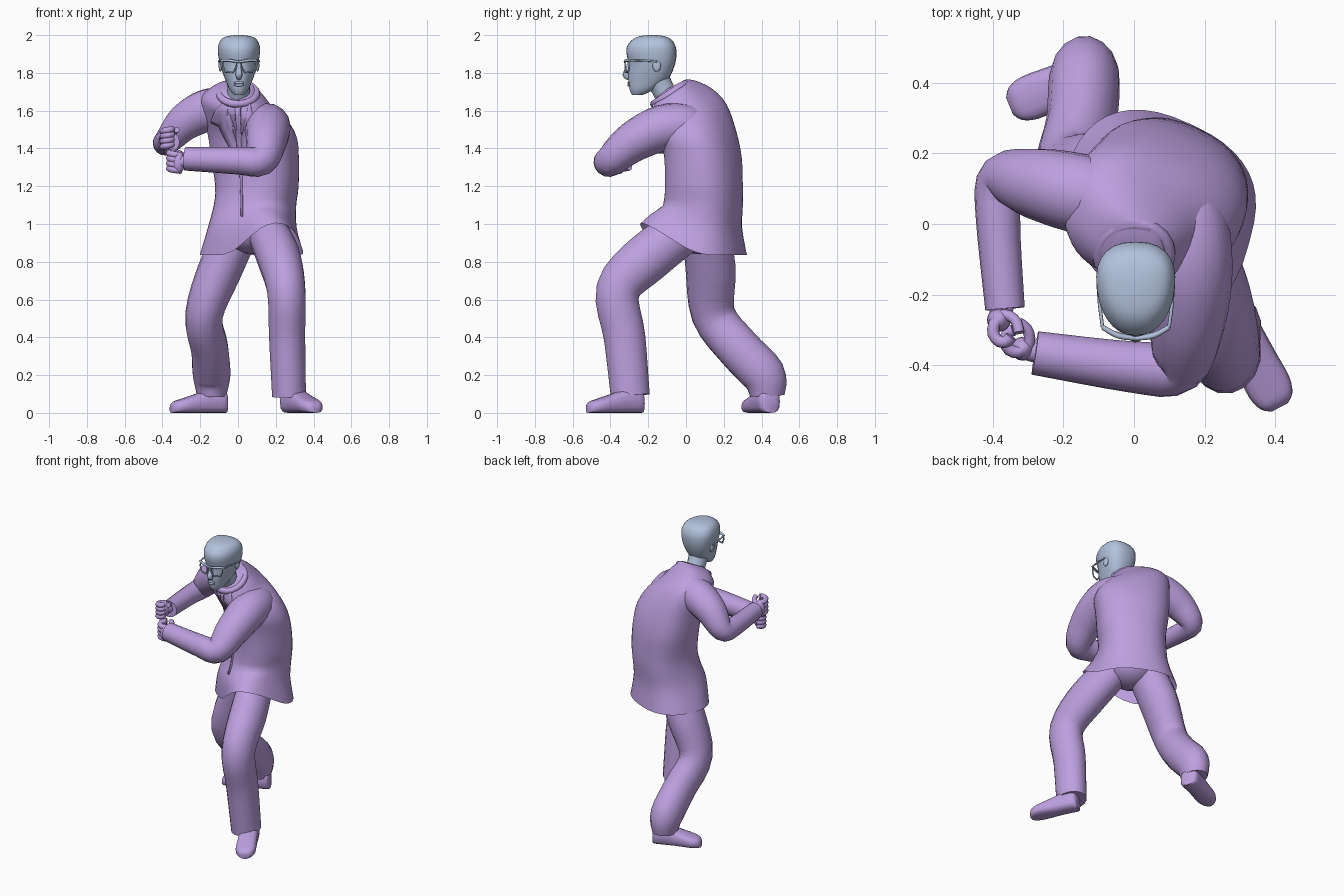
import bpy, bmesh, math
from mathutils import Vector

if "Cube" in bpy.data.objects:
    bpy.data.objects.remove(bpy.data.objects["Cube"])

def material(name, rgb):
    m = bpy.data.materials.new(name)
    m.diffuse_color = (*rgb, 1)
    m.use_nodes = True
    m.node_tree.nodes["Principled BSDF"].inputs["Base Color"].default_value = m.diffuse_color
    return m

SUIT = material("lilac", (0.51, 0.35, 0.74))
SKIN = material("pale blue grey", (0.45, 0.54, 0.72))

def make(name, bm, mat, angle=50):
    bmesh.ops.recalc_face_normals(bm, faces=bm.faces)
    me = bpy.data.meshes.new(name)
    bm.to_mesh(me)
    bm.free()
    me.materials.append(mat)
    ob = bpy.data.objects.new(name, me)
    bpy.context.collection.objects.link(ob)
    bpy.ops.object.select_all(action='DESELECT')
    ob.select_set(True)
    bpy.context.view_layer.objects.active = ob
    bpy.ops.object.shade_smooth_by_angle(angle=math.radians(angle))
    return ob

def spline(rows, steps):
    """Catmull-Rom through rows of numbers."""
    out = []
    for i in range(len(rows) - 1):
        a, b, c, d = (rows[max(i - 1, 0)], rows[i], rows[i + 1], rows[min(i + 2, len(rows) - 1)])
        for k in range(steps):
            t = k / steps
            out.append([0.5 * (2*q + (r - p)*t + (2*p - 5*q + 4*r - s)*t*t + (3*q - p - 3*r + s)*t**3)
                        for p, q, r, s in zip(a, b, c, d)])
    return out + [list(rows[-1])]

def loft(name, rings, mat, start=True, end=True, loop=False, angle=50):
    bm = bmesh.new()
    vs = [[bm.verts.new(p) for p in r] for r in rings]
    n = len(vs[0])
    pairs = list(zip(vs, vs[1:])) + ([(vs[-1], vs[0])] if loop else [])
    for a, b in pairs:
        for i in range(n):
            j = (i + 1) % n
            bm.faces.new((a[i], a[j], b[j], b[i]))
    if start and not loop:
        bm.faces.new(vs[0])
    if end and not loop:
        bm.faces.new(vs[-1])
    return make(name, bm, mat, angle)

def tube(name, rows, mat, sides=16, steps=4, loop=False, squash=1):
    """Tube through rows of x, y, z, radius; squash narrows it along x."""
    pts = spline(rows, steps) if steps > 1 else [list(r) for r in rows]
    P = [Vector(p[:3]) for p in pts]
    n, rings, u = len(P), [], None
    for i in range(n):
        a = P[(i - 1) % n] if loop else P[max(i - 1, 0)]
        b = P[(i + 1) % n] if loop else P[min(i + 1, n - 1)]
        t = (b - a).normalized()
        if u is None:
            u = t.orthogonal()
        u = (u - t * u.dot(t)).normalized()
        v = t.cross(u)
        ring = []
        for k in range(sides):
            d = pts[i][3] * (u * math.cos(k * math.tau / sides) + v * math.sin(k * math.tau / sides))
            d.x *= squash
            ring.append(P[i] + d)
        rings.append(ring)
    return loft(name, rings, mat, loop=loop)

def power(v, e):
    return math.copysign(abs(v) ** e, v)

def ball(name, c, size, mat):
    bm = bmesh.new()
    bmesh.ops.create_uvsphere(bm, u_segments=16, v_segments=10, radius=1)
    for v in bm.verts:
        v.co = Vector(c) + Vector([p * s for p, s in zip(v.co, size)])
    return make(name, bm, mat)

# Jacket body, twisted: z, cx, cy, half width, half depth, slope along y, slope along x
TW = math.radians(-25)
body = [(.835, .07, .08, .272, .222, 0, 0), (.98, .075, .07, .228, .215, 0, 0),
        (1.1, .09, .09, .212, .20, 0, 0), (1.2, .1, .095, .217, .192, 0, 0),
        (1.35, .09, .09, .232, .187, 0, 0), (1.47, .075, .065, .24, .178, .1, -.05),
        (1.57, .035, .025, .235, .165, .3, -.1), (1.64, 0, -.02, .19, .145, .4, -.15),
        (1.7, 0, -.06, .125, .1, .5, -.1), (1.73, 0, -.07, .07, .07, .5, 0)]
rings = []
for z, cx, cy, hw, hd, sy, sx in spline(body, 3):
    ring = []
    for k in range(40):
        a = k * math.tau / 40
        p, q = hw * power(math.cos(a), .83), hd * power(math.sin(a), .83)
        x, y = p * math.cos(TW) - q * math.sin(TW), p * math.sin(TW) + q * math.cos(TW)
        # the hem is lifted and pushed out over the front thigh
        lift = max(0, math.cos(math.atan2(y, x) - math.radians(-62))) ** 4 * max(0, (1.1 - z) / .265)
        ring.append((cx + x * (1 + .1 * lift), cy + y * (1 + .35 * lift), z + sy * y + sx * x + .17 * lift))
    rings.append(ring)
jacket = loft("jacket", rings, SUIT, start=False)

# Collar
tube("collar", [(.098 * math.sin(a), -.085 - .085 * math.cos(a), 1.69 - .055 * math.cos(a), .02)
                for a in [k * math.tau / 20 for k in range(20)]], SUIT, 10, 1, True)

# Lapels, tie and front edge, pressed onto the jacket
def plate(name, outline):
    bm = bmesh.new()
    f = bm.faces.new([bm.verts.new((x, -.5, z)) for x, z in outline])
    bmesh.ops.triangulate(bm, faces=[f])
    bmesh.ops.subdivide_edges(bm, edges=bm.edges[:], cuts=3, use_grid_fill=True)
    ob = make(name, bm, SUIT)
    w = ob.modifiers.new("press", 'SHRINKWRAP')
    w.target = jacket
    w.wrap_method = 'PROJECT'
    w.use_project_x = w.use_project_z = False
    w.use_project_y = True
    s = ob.modifiers.new("thick", 'SOLIDIFY')
    s.thickness, s.offset = .016, 0

plate("right_lapel", [(-.06, 1.66), (-.12, 1.6), (-.14, 1.54), (-.1, 1.52), (.02, 1.28), (-.01, 1.45)])
plate("left_lapel", [(.06, 1.66), (.085, 1.56), (.06, 1.53), (.075, 1.48), (.03, 1.28), (.02, 1.45)])
plate("tie", [(-.015, 1.64), (.015, 1.64), (.02, 1.4), (.01, 1.35), (0, 1.4)])
plate("jacket_edge", [(.012, 1.28), (.024, 1.28), (.026, 1.04), (.018, 1.04)])

# Trousers
ball("trouser_seat", (.07, .06, .97), (.17, .17, .13), SUIT)
tube("front_leg", [(.14, .02, .99, .12), (.215, -.2, .825, .132), (.255, -.36, .65, .118),
                   (.26, -.325, .4, .112), (.27, -.295, .09, .105)], SUIT, squash=.87)
tube("rear_leg", [(.02, .1, .99, .12), (-.09, .13, .77, .133), (-.18, .145, .52, .117),
                  (-.15, .28, .34, .117), (-.14, .41, .2, .118), (-.14, .43, .09, .092)], SUIT, squash=.85)

# Shoes: distance from heel, half width, height
def shoe(name, heel, yaw, length):
    d = Vector((math.cos(yaw), math.sin(yaw), 0))
    s = Vector((-d.y, d.x, 0))
    rings = []
    for t, w, h in spline([(0, .035, .09), (.06, .058, .12), (.3, .06, .125), (.55, .062, .1),
                           (.8, .064, .075), (.94, .05, .06), (1, .025, .04)], 3):
        rings.append([Vector(heel) + d * t * length + s * w * power(math.cos(a), .7)
                      + Vector((0, 0, h / 2 + h / 2 * power(math.sin(a), .65)))
                      for a in [k * math.tau / 16 for k in range(16)]])
    loft(name, rings, SUIT)

shoe("front_shoe", (.265, -.235, 0), math.atan2(-.27, .14), .32)
shoe("rear_shoe", (-.065, .45, 0), math.atan2(-.105, -.26), .31)

# Sleeves
tube("left_sleeve", [(.09, .08, 1.5, .07), (.14, .02, 1.515, .115), (.157, -.12, 1.51, .122),
                     (.15, -.28, 1.435, .108),
                     (.12, -.40, 1.335, .083), (.0, -.405, 1.335, .073), (-.28, -.365, 1.345, .062)], SUIT)
tube("right_sleeve", [(-.02, .05, 1.59, .07), (-.08, .07, 1.61, .105), (-.17, .09, 1.6, .112), (-.28, .115, 1.54, .1),
                      (-.372, .125, 1.44, .072), (-.385, .02, 1.43, .063), (-.365, -.24, 1.435, .056)], SUIT)

# Gripping hands: wrist and palm, four curled fingers, thumb
def hand(side, wrist, c, a0, turn):
    def at(a, r, z):
        return (c[0] + r * math.cos(a), c[1] + r * math.sin(a) * 1.15, c[2] + z)
    palm = at(a0 + turn * .3, .033, 0)
    mid = [(p + q) / 2 for p, q in zip(wrist, palm)]
    tube(side + "_wrist", [(*wrist, .03), (*mid, .034), (*palm, .03)], SUIT, 12)
    ball(side + "_palm", palm, (.034, .034, .058), SUIT)
    for i in range(4):
        tube(f"{side}_finger_{i + 1}", [(*at(a0 + turn * k * .8, .037 - .003 * k, -.043 + .027 * i + .004 * k), .0175)
                                        for k in range(6)], SUIT, 8, 2)
    tube(side + "_thumb", [(*at(a0 - turn * k * .6, .042, .03 + .008 * k), .016) for k in range(4)], SUIT, 8, 2)

hand("right", (-.365, -.2, 1.435), (-.367, -.305, 1.445), math.radians(100), 1)
hand("left", (-.22, -.37, 1.345), (-.337, -.325, 1.325), math.radians(-30), -1)

# Head: z, front y, back y, half width; narrower towards the face
rings = []
for z, y0, y1, w in spline([(1.683, -.285, -.23, .025), (1.71, -.298, -.17, .048), (1.76, -.305, -.1, .07),
                            (1.80, -.305, -.075, .085), (1.85, -.303, -.057, .1), (1.9, -.315, -.05, .109),
                            (1.94, -.312, -.055, .109), (1.975, -.285, -.075, .094), (1.993, -.25, -.11, .065),
                            (2.0, -.2, -.15, .02)], 3):
    rings.append([(.005 + w * power(math.cos(a), .85) * (1 + .16 * math.sin(a)),
                   (y0 + y1) / 2 + (y1 - y0) / 2 * power(math.sin(a), .88), z)
                  for a in [k * math.tau / 28 for k in range(28)]])
loft("head", rings, SKIN)
tube("neck", [(0, -.07, 1.62, .065), (.003, -.12, 1.71, .06), (.005, -.16, 1.79, .065)], SKIN)

# Face
tube("nose", [(.005, -.297, 1.86, .01), (.005, -.308, 1.82, .014), (.005, -.318, 1.79, .018),
              (.005, -.3, 1.772, .013)], SKIN, 10)
for i, z in enumerate((1.748, 1.735)):
    ball(("upper_lip", "lower_lip")[i], (.005, -.303, z), (.028, .008, .007), SKIN)
for s, side in ((-1, "right"), (1, "left")):
    ball(side + "_ear", (.005 + s * .098, -.155, 1.84), (.01, .022, .034), SKIN)
    # Spectacles
    X = lambda v: .005 + s * v
    tube(side + "_lens_rim", [(X(x), y, z, .005) for x, y, z in
         ((.012, -.322, 1.86), (.085, -.3, 1.865), (.086, -.3, 1.835), (.072, -.306, 1.805),
          (.03, -.32, 1.803), (.014, -.322, 1.83))], SKIN, 8, 1, True)
    tube(side + "_brow_bar", [(X(0), -.324, 1.858, .006), (X(.05), -.316, 1.866, .008),
                              (X(.094), -.292, 1.866, .007)], SKIN, 8)
    tube(side + "_temple", [(X(.094), -.292, 1.865, .005), (X(.103), -.22, 1.865, .005),
                            (X(.106), -.15, 1.86, .005)], SKIN, 8)
